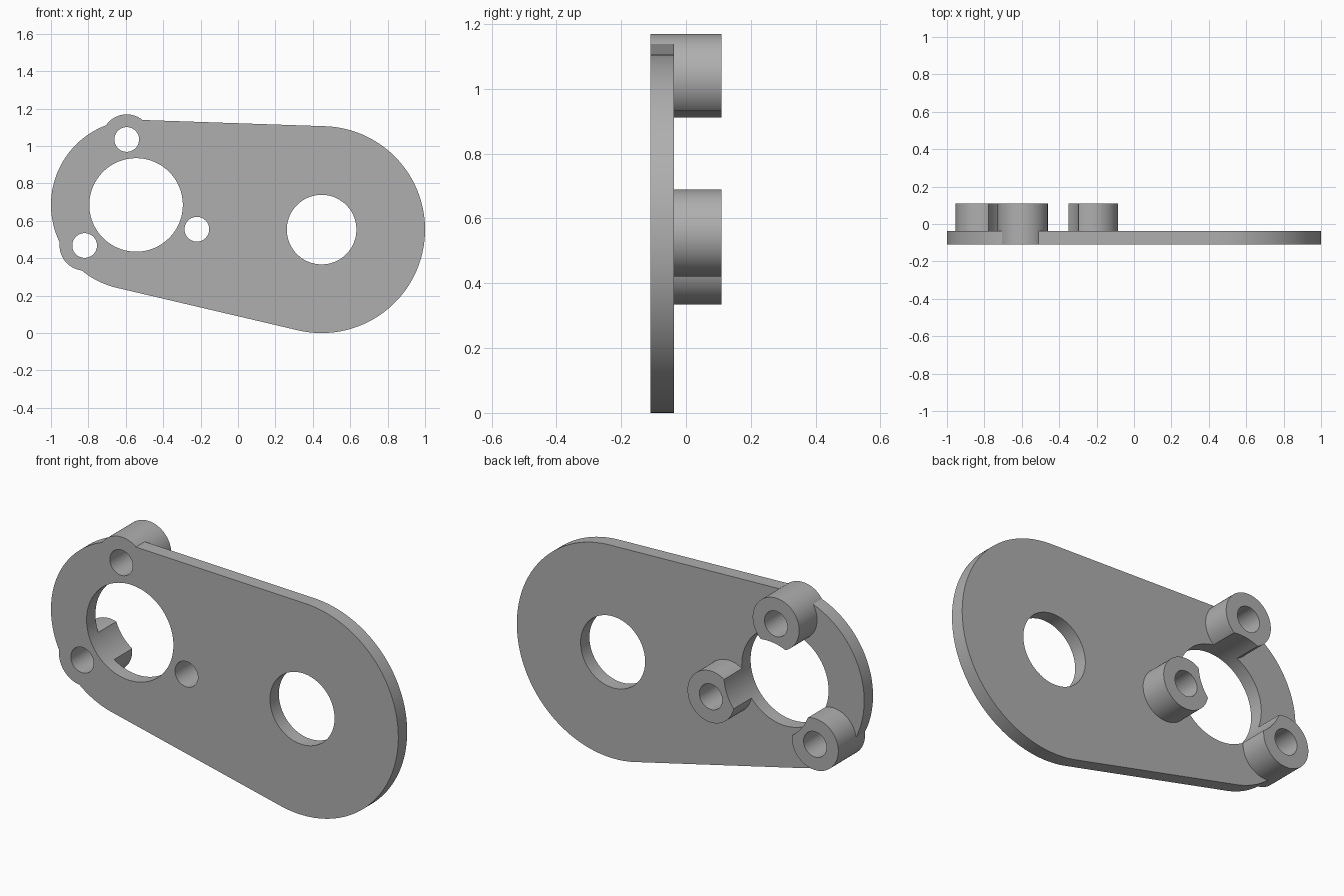
import bpy, bmesh, math
from mathutils import Vector

cube = bpy.data.objects.get("Cube")
if cube:
    bpy.data.objects.remove(cube, do_unlink=True)

FRONT, PLATE_BACK, BOSS_BACK = -0.11, -0.037, 0.11
SMALL, SMALL_R, SMALL_HOLE = Vector((-0.545, 0.685)), 0.455, 0.25
LARGE, LARGE_R, LARGE_HOLE = Vector((0.447, 0.553)), 0.553, 0.186
BOSSES = [Vector((-0.595, 1.035)), Vector((-0.82, 0.468)), Vector((-0.22, 0.555))]
BOSS_R, BOSS_HOLE = 0.134, 0.066

grey = bpy.data.materials.new("plain grey")
grey.use_nodes = True
colour = (0.43, 0.43, 0.43, 1)
grey.diffuse_color = colour
grey.node_tree.nodes["Principled BSDF"].inputs["Base Color"].default_value = colour


def arc(centre, radius, start, end, steps):
    """Points along an arc in the xz plane."""
    angles = [start + (end - start) * i / steps for i in range(steps + 1)]
    return [centre + radius * Vector((math.cos(a), math.sin(a))) for a in angles]


def extrude(name, outline, y0, y1):
    """Solid made from an xz outline between two depths."""
    bm = bmesh.new()
    face = bm.faces.new([bm.verts.new((p.x, y0, p.y)) for p in outline])
    result = bmesh.ops.extrude_face_region(bm, geom=[face])
    moved = [v for v in result["geom"] if isinstance(v, bmesh.types.BMVert)]
    bmesh.ops.translate(bm, verts=moved, vec=(0, y1 - y0, 0))
    bmesh.ops.recalc_face_normals(bm, faces=bm.faces)
    mesh = bpy.data.meshes.new(name)
    bm.to_mesh(mesh)
    bm.free()
    mesh.materials.append(grey)
    obj = bpy.data.objects.new(name, mesh)
    bpy.context.collection.objects.link(obj)
    return obj


def cylinder(name, centre, radius, y0, y1, sides=96):
    return extrude(name, arc(centre, radius, 0, math.tau, sides)[:-1], y0, y1)


def combine(target, tool, operation):
    mod = target.modifiers.new(operation.lower(), "BOOLEAN")
    mod.operation, mod.solver, mod.object = operation, "EXACT", tool
    bpy.context.view_layer.objects.active = target
    bpy.ops.object.modifier_apply(modifier=mod.name)
    bpy.data.objects.remove(tool, do_unlink=True)


# Plate: two round ends joined by their outer tangents
axis = LARGE - SMALL
heading = math.atan2(axis.y, axis.x)
spread = math.acos((SMALL_R - LARGE_R) / axis.length)
top, bottom = heading + spread, heading - spread
outline = arc(LARGE, LARGE_R, bottom, top, 96)
outline += arc(SMALL, SMALL_R, top, bottom + math.tau, 80)
bracket = extrude("bracket_plate", outline, FRONT, PLATE_BACK)

# Bosses run through the plate and stand out behind it
for centre in BOSSES:
    combine(bracket, cylinder("boss", centre, BOSS_R, FRONT, BOSS_BACK), "UNION")

# Bores: the two large holes and one screw hole in each boss
bores = [(SMALL, SMALL_HOLE), (LARGE, LARGE_HOLE)]
bores += [(centre, BOSS_HOLE) for centre in BOSSES]
for centre, radius in bores:
    combine(bracket, cylinder("bore", centre, radius, -0.3, 0.3), "DIFFERENCE")

# Smooth the round walls, keep the rims sharp
bpy.ops.object.select_all(action="DESELECT")
bracket.select_set(True)
bpy.context.view_layer.objects.active = bracket
bpy.ops.object.shade_smooth_by_angle(angle=math.radians(25))
